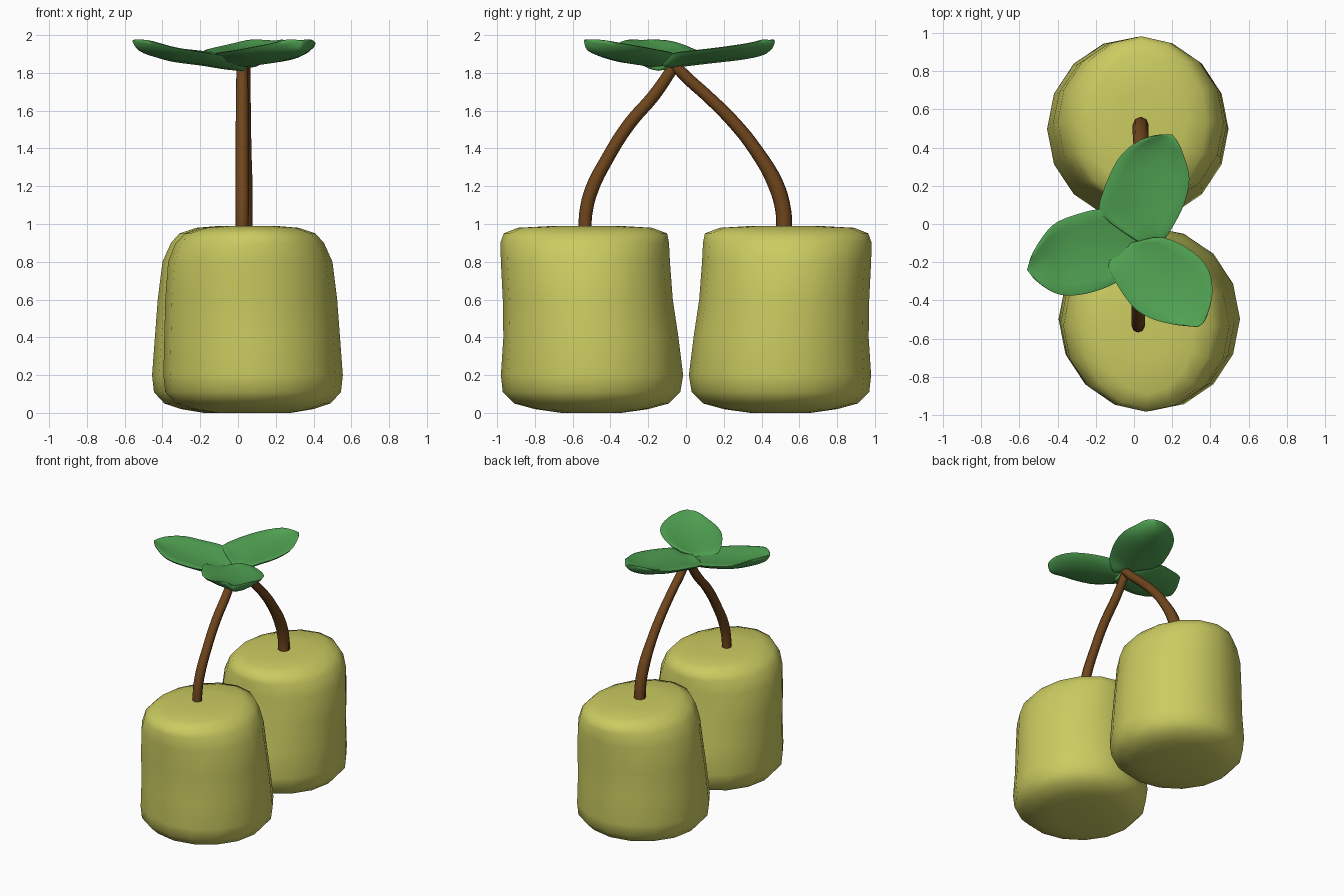
import bpy, bmesh, math
from mathutils import Vector

if "Cube" in bpy.data.objects:
    bpy.data.objects.remove(bpy.data.objects["Cube"])


def material(name, color):
    m = bpy.data.materials.new(name)
    m.diffuse_color = (*color, 1)
    m.use_nodes = True
    m.node_tree.nodes["Principled BSDF"].inputs["Base Color"].default_value = m.diffuse_color
    return m


FRUIT = material("fruit_skin", (0.60, 0.60, 0.12))
BARK = material("stem_bark", (0.16, 0.06, 0.012))
GREEN = material("leaf_green", (0.08, 0.36, 0.085))


def loft(name, rings, mat, angle):
    """Skin a stack of equal-length rings and close both ends."""
    bm = bmesh.new()
    rows = [[bm.verts.new(p) for p in ring] for ring in rings]
    n = len(rows[0])
    for a, b in zip(rows, rows[1:]):
        for i in range(n):
            j = (i + 1) % n
            bm.faces.new((a[i], a[j], b[j], b[i]))
    bm.faces.new(rows[0])
    bm.faces.new(rows[-1])
    bmesh.ops.remove_doubles(bm, verts=bm.verts, dist=1e-5)
    bmesh.ops.recalc_face_normals(bm, faces=bm.faces)
    me = bpy.data.meshes.new(name)
    bm.to_mesh(me)
    bm.free()
    ob = bpy.data.objects.new(name, me)
    bpy.context.collection.objects.link(ob)
    me.materials.append(mat)
    bpy.ops.object.select_all(action='DESELECT')
    ob.select_set(True)
    bpy.context.view_layer.objects.active = ob
    bpy.ops.object.shade_smooth_by_angle(angle=math.radians(angle))


# Fruits: 16-sided rounded barrels, each level is z, x min, x max, y min, y max
LEVELS = [
    (0.00, -0.12, 0.28, -0.66, -0.34), (0.02, -0.25, 0.40, -0.80, -0.20),
    (0.05, -0.33, 0.49, -0.91, -0.09), (0.11, -0.385, 0.545, -0.97, -0.03),
    (0.20, -0.395, 0.555, -0.98, -0.015), (0.40, -0.39, 0.54, -0.967, -0.04),
    (0.60, -0.385, 0.525, -0.97, -0.07), (0.80, -0.37, 0.50, -0.98, -0.085),
    (0.90, -0.33, 0.455, -0.983, -0.09), (0.95, -0.28, 0.41, -0.965, -0.10),
    (0.98, -0.18, 0.32, -0.89, -0.18), (0.99, -0.07, 0.20, -0.70, -0.35)]


def fruit(name, turn, shift):
    rings = []
    for z, x0, x1, y0, y1 in LEVELS:
        ring = []
        for k in range(16):
            a = math.tau * k / 16
            x = (x0 + x1) / 2 + (x1 - x0) / 2 * math.cos(a)
            y = (y0 + y1) / 2 + (y1 - y0) / 2 * math.sin(a)
            ring.append((turn * x + shift, turn * y, z))
        rings.append(ring)
    loft(name, rings, FRUIT, 60)


fruit("front_fruit", 1, 0)
fruit("back_fruit", -1, 0.1)


# Stems: bevelled curves, points are y, z, radius
def stem(name, x, points):
    cu = bpy.data.curves.new(name, 'CURVE')
    cu.dimensions = '3D'
    cu.bevel_depth = 1
    cu.bevel_resolution = 2
    cu.resolution_u = 4
    cu.use_fill_caps = True
    sp = cu.splines.new('BEZIER')
    sp.bezier_points.add(len(points) - 1)
    for bp, (y, z, r) in zip(sp.bezier_points, points):
        bp.co = (x, y, z)
        bp.radius = r
        bp.handle_left_type = bp.handle_right_type = 'AUTO'
    cu.materials.append(BARK)
    bpy.context.collection.objects.link(bpy.data.objects.new(name, cu))


stem("front_stem", 0.022, [(-0.535, 0.96, 0.034), (-0.53, 1.06, 0.035), (-0.5, 1.18, 0.036),
                           (-0.42, 1.34, 0.034), (-0.30, 1.53, 0.034), (-0.17, 1.68, 0.033),
                           (-0.06, 1.84, 0.030)])
stem("back_stem", 0.035, [(0.52, 0.96, 0.042), (0.515, 1.07, 0.042), (0.475, 1.21, 0.042),
                          (0.37, 1.39, 0.036), (0.26, 1.53, 0.034), (0.11, 1.68, 0.032),
                          (0.02, 1.76, 0.032), (-0.06, 1.84, 0.030)])


# Leaves: cupped pillows between a left and a right edge curve
def smooth_path(pts, steps=3):
    p = [Vector(q) for q in pts]
    p = [2 * p[0] - p[1]] + p + [2 * p[-1] - p[-2]]
    out = []
    for a, b, c, d in zip(p, p[1:], p[2:], p[3:]):
        for k in range(steps):
            t = k / steps
            out.append(0.5 * (2 * b + (c - a) * t + (2 * a - 5 * b + 4 * c - d) * t * t
                              + (3 * b - a - 3 * c + d) * t ** 3))
    return out + [p[-2]]


def leaf(name, base, tip, left, right, z0, rise, cup=0.045, thick=0.028):
    ls = smooth_path([base, *left, tip])
    rs = smooth_path([base, *right, tip])
    rings = []
    for i, (l, r) in enumerate(zip(ls, rs)):
        t = i / (len(ls) - 1)
        full = min(1, 6 * t * (1 - t))
        ring = []
        for k in range(16):
            a = math.tau * k / 16
            s = math.cos(a)
            q = (l + r) / 2 + (l - r) / 2 * s
            z = z0 + rise * (0.4 * t + 0.6 * t * t) + full * cup * s * s
            ring.append((q.x, q.y, z + thick * math.sqrt(full) * math.sin(a)))
        rings.append(ring)
    loft(name, rings, GREEN, 70)


leaf("back_leaf", (0.09, -0.125), (0.2, 0.47),
     [(0.0, -0.08), (-0.17, 0.05), (-0.165, 0.16), (-0.09, 0.33), (0.0, 0.42), (0.1, 0.463)],
     [(0.15, -0.09), (0.2, -0.02), (0.265, 0.11), (0.29, 0.24), (0.26, 0.36), (0.235, 0.42)],
     1.845, 0.12)
leaf("left_leaf", (0.04, -0.15), (-0.56, -0.24),
     [(0.0, -0.24), (-0.1, -0.31), (-0.21, -0.355), (-0.33, -0.375), (-0.42, -0.36), (-0.51, -0.3)],
     [(0.03, -0.05), (-0.07, 0.04), (-0.17, 0.08), (-0.36, 0.03), (-0.45, -0.03), (-0.53, -0.15)],
     1.825, 0.145)
leaf("front_leaf", (-0.06, -0.11), (0.335, -0.54),
     [(0.02, -0.09), (0.15, -0.07), (0.3, -0.14), (0.39, -0.24), (0.41, -0.37), (0.375, -0.5)],
     [(-0.13, -0.19), (-0.11, -0.28), (-0.01, -0.43), (0.09, -0.495), (0.2, -0.525), (0.28, -0.535)],
     1.838, 0.13)
